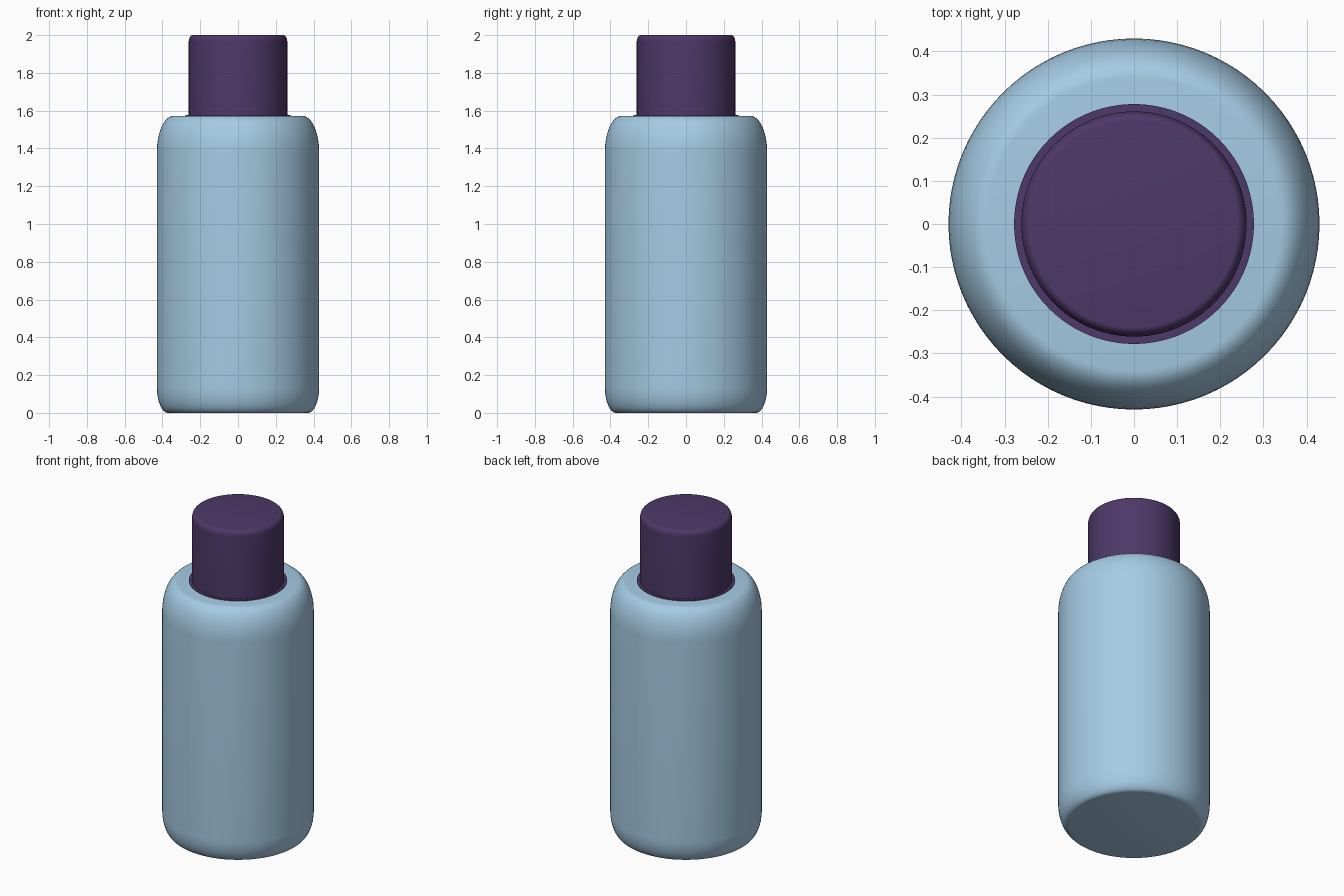
import bpy, bmesh
from math import sin, cos, pi

if "Cube" in bpy.data.objects:
    bpy.data.objects.remove(bpy.data.objects["Cube"])


def arc(cx, cz, a, b, start, end, n=12):
    """Elliptical corner points in the (radius, z) plane, angles in degrees."""
    pts = []
    for i in range(n + 1):
        t = (start + (end - start) * i / n) * pi / 180
        pts.append((cx + a * cos(t), cz + b * sin(t)))
    return pts


def lathe(name, profile, color, segments=96):
    """Revolve a closed-at-the-axis profile around z."""
    bm = bmesh.new()
    rings = []
    for r, z in profile:
        if r < 1e-6:
            rings.append([bm.verts.new((0, 0, z))])
        else:
            rings.append([bm.verts.new((r * cos(2 * pi * k / segments),
                                        r * sin(2 * pi * k / segments), z))
                          for k in range(segments)])
    for lo, hi in zip(rings, rings[1:]):
        for k in range(segments):
            j = (k + 1) % segments
            if len(lo) == 1:
                bm.faces.new((lo[0], hi[j], hi[k]))
            elif len(hi) == 1:
                bm.faces.new((lo[k], lo[j], hi[0]))
            else:
                bm.faces.new((lo[k], lo[j], hi[j], hi[k]))
    bmesh.ops.recalc_face_normals(bm, faces=bm.faces)
    mesh = bpy.data.meshes.new(name)
    bm.to_mesh(mesh)
    bm.free()
    obj = bpy.data.objects.new(name, mesh)
    bpy.context.collection.objects.link(obj)
    mat = bpy.data.materials.new(name + "_color")
    mat.diffuse_color = color
    mat.use_nodes = True
    mat.node_tree.nodes["Principled BSDF"].inputs["Base Color"].default_value = mat.diffuse_color
    mesh.materials.append(mat)
    bpy.ops.object.select_all(action='DESELECT')
    obj.select_set(True)
    bpy.context.view_layer.objects.active = obj
    bpy.ops.object.shade_smooth_by_angle(angle=pi / 5)
    return obj


BLUE = (0.38, 0.60, 0.78, 1)
PURPLE = (0.075, 0.04, 0.14, 1)

# Bottle body: flat base, rounded foot, straight wall, rounded shoulder
body = [(0, 0)] + arc(0.37, 0.14, 0.06, 0.14, -90, 0)
body += arc(0.34, 1.38, 0.09, 0.193, 0, 90) + [(0, 1.573)]
lathe("bottle_body", body, BLUE)

# Cap: thin flange resting on the shoulder, straight wall, softened top edge
cap = [(0, 1.565), (0.278, 1.565), (0.278, 1.577), (0.261, 1.577)]
cap += arc(0.24, 1.965, 0.021, 0.035, 0, 90, 8) + [(0, 2.0)]
lathe("cap", cap, PURPLE)
